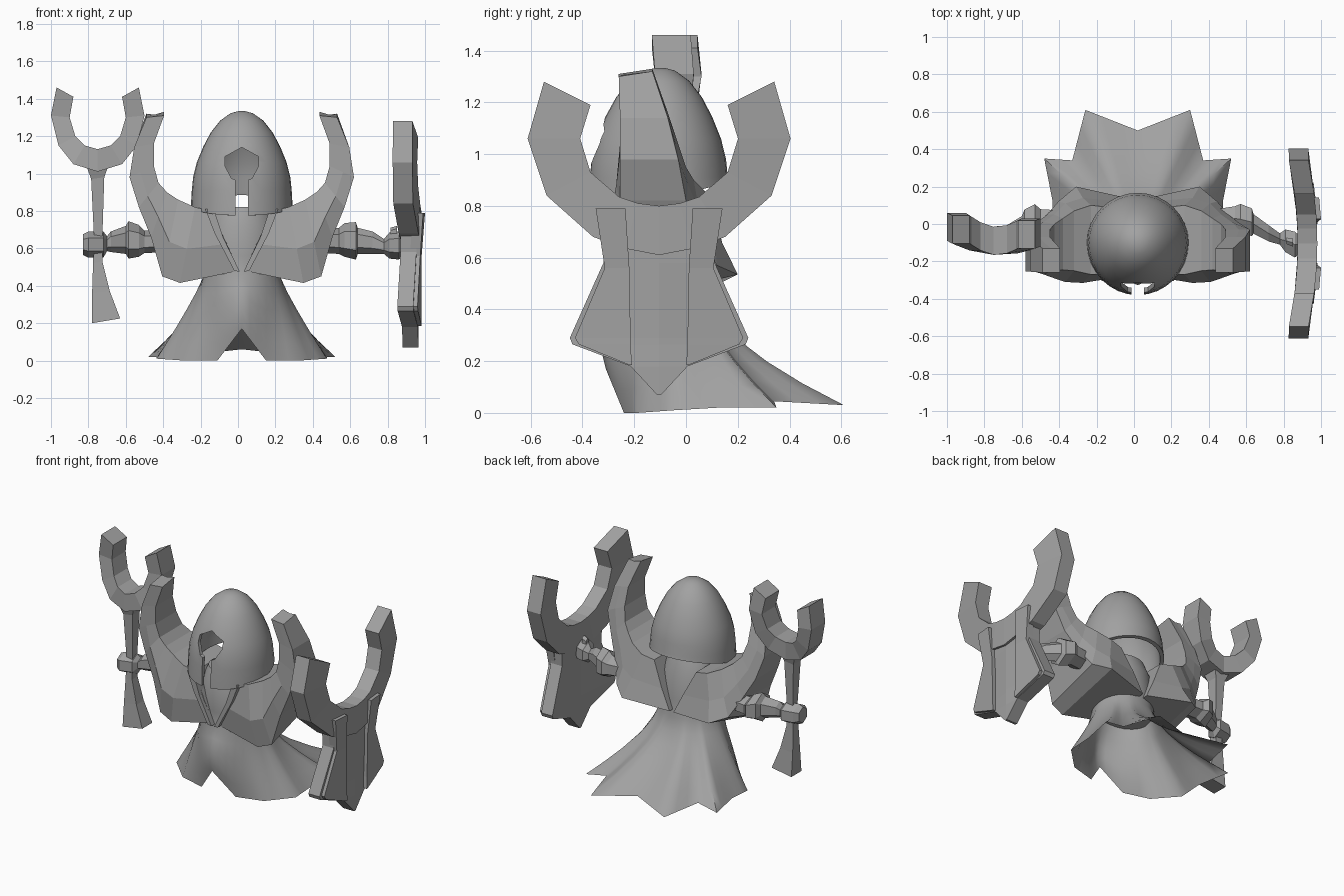
import bpy, bmesh, math
from mathutils import Vector

CX = 0.02  # symmetry axis of the body
grey = bpy.data.materials.new("grey")
grey.diffuse_color = (0.36, 0.36, 0.36, 1)


def finish(name, bm, smooth=None):
    bmesh.ops.recalc_face_normals(bm, faces=bm.faces)
    me = bpy.data.meshes.new(name)
    bm.to_mesh(me)
    bm.free()
    me.materials.append(grey)
    ob = bpy.data.objects.new(name, me)
    bpy.context.collection.objects.link(ob)
    if smooth:
        shade(ob, smooth)
    return ob


def shade(ob, angle):
    bpy.ops.object.select_all(action='DESELECT')
    ob.select_set(True)
    bpy.context.view_layer.objects.active = ob
    bpy.ops.object.shade_smooth_by_angle(angle=math.radians(angle))


def loft(name, sections, caps=(True, True), smooth=None):
    """Skin a list of closed cross-sections."""
    bm = bmesh.new()
    rings = [[bm.verts.new(p) for p in s] for s in sections]
    for a, b in zip(rings, rings[1:]):
        n = len(a)
        for i in range(n):
            j = (i + 1) % n
            bm.faces.new((a[i], a[j], b[j], b[i]))
    for ring, cap in ((rings[0], caps[0]), (rings[-1], caps[1])):
        if cap:
            bm.faces.new(ring)
    return finish(name, bm, smooth)


def flip(p):
    return (2 * CX - p[0], p[1], p[2])


# --- robe: smooth flared cone whose hem is cut into points
RY = -0.085
half = [(0.15, -0.24, 0), (0.33, -0.19, 0), (0.475, -0.05, 0.01), (0.475, 0.12, 0.02),
        (0.52, 0.35, 0.02), (0.37, 0.34, 0.045), (0.30, 0.61, 0.03)]
hem = [(CX, -0.31, 0.17)] + half + [(CX, 0.50, 0.06)] + [flip(p) for p in half[::-1]]
low = []
for a, b in zip(hem, hem[1:] + hem[:1]):
    low += [Vector(a).lerp(Vector(b), t) for t in (0, 1 / 3, 2 / 3)]
angles = [math.atan2(p.y - RY, p.x - CX) for p in low]


def ellipse(z, rx, ry, cy):
    return [Vector((CX + rx * math.cos(a), cy + ry * math.sin(a), z)) for a in angles]


waist = ellipse(0.45, 0.205, 0.185, RY)
robe = [ellipse(0.82, 0.15, 0.13, -0.1), ellipse(0.72, 0.19, 0.17, -0.1),
        ellipse(0.56, 0.20, 0.18, -0.09), waist]
for t in (0.2, 0.4, 0.6, 0.8, 1):
    ring = []
    for a, b, ang in zip(waist, low, angles):
        p = a.lerp(b, t ** (1.12 + 0.6 * max(0, math.sin(ang)) ** 2))
        p.z = a.z + (b.z - a.z) * t
        p.y -= 0.14 * t * (1 - t) * max(0, -math.sin(ang))
        ring.append(p)
    robe.append(ring)
loft("robe", robe, (True, False), 60)

# --- helmet: domed shell with slanted rim and a keyhole face opening
prof = [(0.02, 1.333), (0.06, 1.322), (0.115, 1.283), (0.165, 1.22), (0.205, 1.145),
        (0.24, 1.06), (0.26, 0.98), (0.267, 0.91), (0.272, 0.0)]
rings = []
for r, z in prof:
    ring = []
    for i in range(32):
        s = math.sin(2 * math.pi * i / 32)
        rim = 0.825 + (0.065 if s > 0 else 0.05) * s
        ring.append((CX + r * math.cos(2 * math.pi * i / 32),
                     -0.1 + r * s * (1.03 if s < 0 else 0.98), z or rim))
    rings.append(ring)
helmet = loft("helmet", rings, (True, False))
key = [(0, 1.14), (0.09, 1.09), (0.09, 1.04), (0.055, 0.975), (0.033, 0.965), (0.033, 0.6)]
key += [(-x, z) for x, z in key[:0:-1]]
cutter = loft("face_cutter", [[(CX + x, y, z) for x, z in key] for y in (-0.7, -0.15)])
cutter.hide_render = True
shell = helmet.modifiers.new("shell", 'SOLIDIFY')
shell.thickness, shell.offset = 0.025, -1
cut = helmet.modifiers.new("opening", 'BOOLEAN')
cut.object, cut.operation, cut.solver = cutter, 'DIFFERENCE', 'EXACT'
bpy.context.view_layer.objects.active = helmet
for m in ("shell", "opening"):
    bpy.ops.object.modifier_apply(modifier=m)
bpy.data.objects.remove(cutter)
shade(helmet, 35)

# --- pauldrons sweeping up into horns:
# outer x,z  inner x,z  front y, back y (low, middle, high), edge inset, rise of the back edge
path = [(0.035, 0.48, 0.18, 0.80, -0.28, (0.13, 0.12, 0.09), 0.01, 0.02),
        (0.35, 0.415, 0.27, 0.82, -0.315, (0.20, 0.14, 0.10), 0.03, 0.12),
        (0.445, 0.45, 0.36, 0.86, -0.31, (0.12, 0.11, 0.07), 0.04, 0.12),
        (0.505, 0.66, 0.42, 0.90, -0.29, (0.05, 0.05, 0.03), 0.03, 0.03),
        (0.57, 0.82, 0.465, 0.95, -0.27, (0.0, 0.01, 0.0), 0.015, 0.0),
        (0.62, 0.98, 0.49, 1.04, -0.255, (-0.03, -0.03, -0.03), 0.0, 0.0),
        (0.595, 1.14, 0.49, 1.16, -0.255, (-0.07, -0.07, -0.07), 0.0, 0.0),
        (0.53, 1.30, 0.435, 1.31, -0.26, (-0.13, -0.13, -0.13), 0.0, 0.02)]
lapel = [(0.03, 0.475), (0.06, 0.48), (0.165, 0.68), (0.215, 0.81), (0.17, 0.81), (0.12, 0.66)]
for side, mirror in (("left", True), ("right", False)):
    secs = []
    for ox, oz, ix, iz, f, b, m, up in path:
        mx, mz = ox * 0.55 + ix * 0.45, oz * 0.55 + iz * 0.45
        s = [(ox, f + m, oz), (mx, f, mz), (ix, f + 1.5 * m, iz),
             (ix, b[2], iz + (up if iz > 1 else 0)), (mx, b[1], mz + up / 2), (ox, b[0], oz + up)]
        secs.append([flip(p) for p in s] if mirror else s)
    loft(side + "_pauldron", secs)
    # folded lapel along the chest opening
    secs = [[(x, y, z) for x, z in lapel] for y in (-0.305, -0.24)]
    loft(side + "_lapel", [[flip(p) for p in s] for s in secs] if mirror else secs)


# --- arms: six-sided sleeve, flared cuff and fist
def arm(name, stations):
    secs = []
    for x, y, z, ry, rz in stations:
        secs.append([(x, y + ry * math.cos(math.radians(60 * i + 30)),
                      z + rz * math.sin(math.radians(60 * i + 30))) for i in range(6)])
    loft(name, secs)


arm("left_arm", [(-0.34, 0.0, 0.64, 0.08, 0.06), (-0.50, 0.01, 0.635, 0.08, 0.06),
                 (-0.53, 0.015, 0.64, 0.105, 0.085), (-0.585, 0.0, 0.645, 0.09, 0.10),
                 (-0.60, -0.01, 0.645, 0.06, 0.075), (-0.68, -0.05, 0.635, 0.05, 0.055),
                 (-0.70, -0.06, 0.625, 0.04, 0.04), (-0.72, -0.07, 0.62, 0.07, 0.07),
                 (-0.80, -0.09, 0.62, 0.075, 0.07), (-0.83, -0.09, 0.62, 0.05, 0.055)])
arm("right_arm", [(0.38, 0.0, 0.64, 0.08, 0.06), (0.54, 0.03, 0.64, 0.075, 0.07),
                  (0.57, 0.025, 0.645, 0.095, 0.09), (0.63, 0.01, 0.64, 0.085, 0.10),
                  (0.64, 0.0, 0.64, 0.06, 0.07), (0.72, -0.05, 0.63, 0.05, 0.06),
                  (0.78, -0.08, 0.61, 0.035, 0.04), (0.81, -0.09, 0.615, 0.07, 0.07),
                  (0.86, -0.11, 0.615, 0.08, 0.075), (0.89, -0.11, 0.615, 0.05, 0.05)])
arm("right_thumb", [(0.815, -0.09, 0.68, 0.02, 0.03), (0.85, -0.10, 0.69, 0.025, 0.03)])

# --- staff: curved crescent head, waisted shaft with flared foot
SX = -0.75
out = [(0.22, 1.46), (0.25, 1.31), (0.21, 1.15), (0.13, 1.05), (0, 1.01)]
inn = [(0.13, 1.41), (0.15, 1.30), (0.12, 1.20), (0.07, 1.15), (0, 1.13)]
pairs = list(zip(out, inn))
pairs = [((-o[0], o[1]), (-i[0], i[1])) for o, i in pairs] + pairs[-2::-1]
secs = []
for o, i in pairs:
    y = -0.09 + 0.06 * (o[0] / 0.25) ** 2 - 0.06 * o[0]
    secs.append([(SX + p[0], y + d, p[1]) for p, d in ((o, -.075), (o, .075), (i, .075), (i, -.075))])
loft("staff_crescent", secs)
shaft = [(1.04, -0.81, -0.69, 0.06), (0.97, -0.785, -0.715, 0.04), (0.66, -0.77, -0.725, 0.025),
         (0.52, -0.775, -0.725, 0.03), (0.36, -0.78, -0.685, 0.04), (0.215, -0.78, -0.63, 0.055)]
loft("staff_shaft", [[(a, -0.09 - d, z - (0.015 if z < 0.3 else 0)), (b, -0.09 - d, z + 0.01),
                      (b, -0.09 + d, z + 0.01), (a, -0.09 + d, z - (0.015 if z < 0.3 else 0))]
                     for z, a, b, d in shaft])

# --- shield: horned crescent, pointed body and two raised side plates
SY = -0.104


def bend(y):
    return -0.048 * min(1, (abs(y) / 0.45)) ** 2


out = [(0.445, 1.28), (0.508, 1.06), (0.435, 0.84), (0.255, 0.68), (0.13, 0.635), (0, 0.61)]
inn = [(0.265, 1.19), (0.305, 1.06), (0.265, 0.93), (0.155, 0.835), (0.08, 0.81), (0, 0.80)]
pairs = list(zip(out, inn))
pairs = [((-o[0], o[1]), (-i[0], i[1])) for o, i in pairs] + pairs[-2::-1]
loft("shield_crescent", [[(x + bend(p[0]), SY + p[0], p[1]) for p, x in
                          ((o, 0.875), (o, 0.98), (i, 0.98), (i, 0.875))] for o, i in pairs])
body = [(0.70, 0.22), (0.58, 0.215), (0.29, 0.345), (0.265, 0.335), (0.18, 0.11), (0.07, 0.008)]
loft("shield_body", [[(x + bend(y), SY + y, z) for x, y in
                      ((0.88, -w), (0.88, 0), (0.88, w), (0.965, w), (0.965, 0), (0.965, -w))]
                     for z, w in body])
plate = [(0.79, 0.13, 0.245), (0.56, 0.115, 0.21), (0.29, 0.11, 0.325), (0.265, 0.11, 0.31),
         (0.185, 0.105, 0.115)]
for side, s in (("front", -1), ("back", 1)):
    loft("shield_plate_" + side,
         [[(x + 0.1 * max(0, z - 0.6) + bend(y), SY + s * y, z) for x, y in
           ((0.93, a), (0.985, a), (0.985, b), (0.93, b))] for z, a, b in plate])
